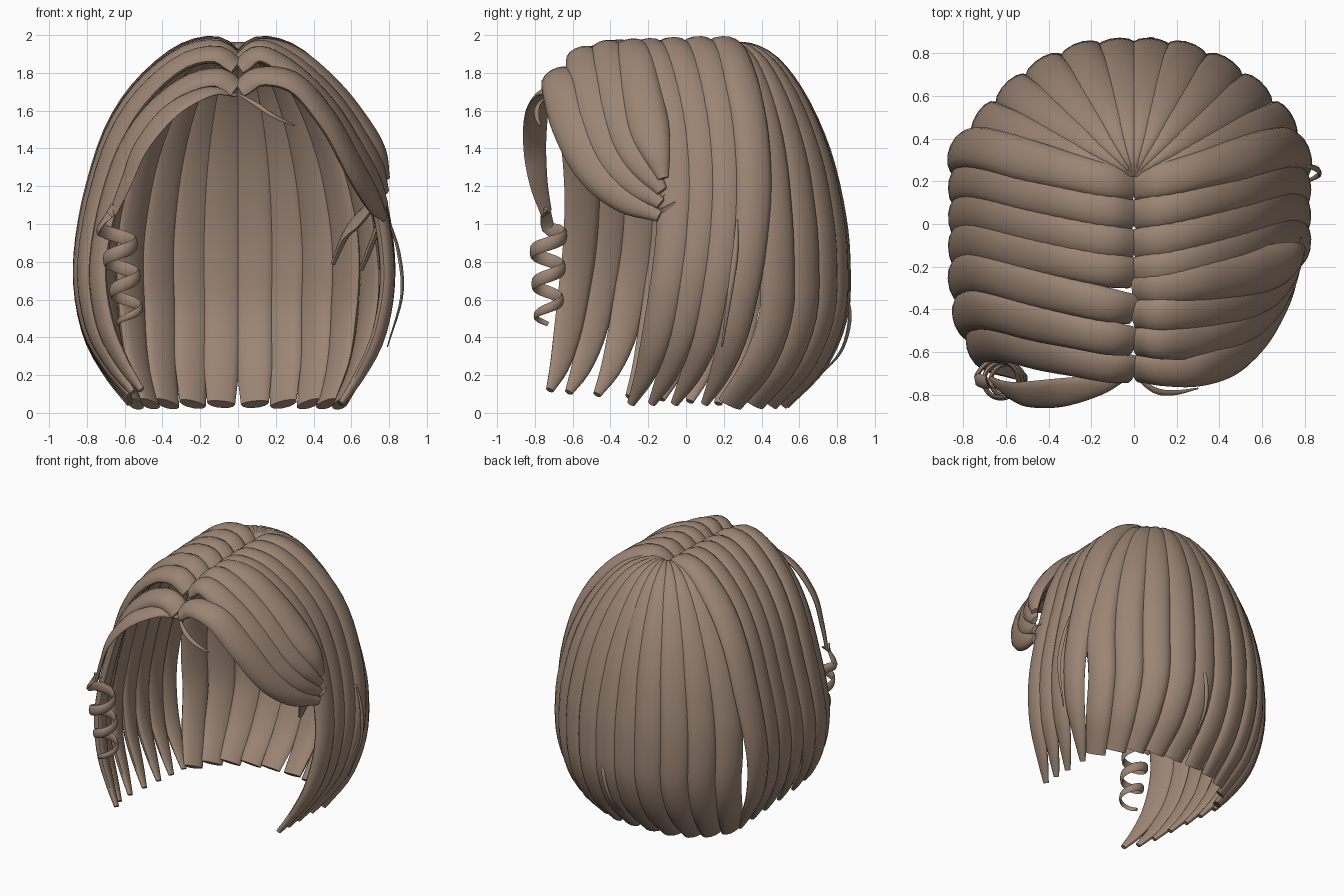
import bpy, bmesh, math
from mathutils import Vector

cube = bpy.data.objects.get("Cube")
if cube:
    bpy.data.objects.remove(cube, do_unlink=True)

hair = bpy.data.materials.new("warm_brown_hair")
hair.use_nodes = True
color = (0.33, 0.235, 0.175, 1)
hair.diffuse_color = color
hair.node_tree.nodes["Principled BSDF"].inputs["Base Color"].default_value = color


def spline(vals, t):
    """Catmull-Rom sample of a list of numbers or vectors, t in 0..1."""
    f = t * (len(vals) - 1)
    i = min(int(f), len(vals) - 2)
    f -= i
    b, c = vals[i], vals[i + 1]
    a = vals[i - 1] if i else b * 2 - c
    d = vals[i + 2] if i + 2 < len(vals) else c * 2 - b
    return (b * 2 + (c - a) * f + (a * 2 - b * 5 + c * 4 - d) * f * f
            + (b * 3 - a - c * 3 + d) * f ** 3) * 0.5


def outward(p):
    """Direction away from the inside of the head."""
    cy = 0.1 if p.y > 0.1 else 0.1 + (p.y - 0.1) * 0.6
    return p - Vector((0, cy, min(max(p.z, 0.5), 1.1)))


def strand(name, path, widths, thick, normal=outward, steps=32, sides=14):
    """Loft a flattened, rounded lock of hair along a path."""
    path = [Vector(p) for p in path]
    bm = bmesh.new()
    rings = []
    for k in range(steps + 1):
        t = k / steps
        p = spline(path, t)
        tan = (spline(path, min(t + 0.01, 1)) - spline(path, max(t - 0.01, 0))).normalized()
        n = normal(p)
        n = (n - tan * n.dot(tan)).normalized()
        side = tan.cross(n)
        w, h = max(spline(widths, t), 0.003), max(spline(thick, t), 0.003)
        ring = []
        for j in range(sides):
            a = 2 * math.pi * j / sides
            v = math.sin(a) * (h if math.sin(a) > 0 else h * 0.6)
            ring.append(bm.verts.new(p + side * w * math.cos(a) + n * v))
        rings.append(ring)
    for r, s in zip(rings, rings[1:]):
        for j in range(sides):
            i = (j + 1) % sides
            bm.faces.new((r[j], r[i], s[i], s[j]))
    bm.faces.new(rings[0])
    bm.faces.new(rings[-1])
    bmesh.ops.recalc_face_normals(bm, faces=bm.faces)
    mesh = bpy.data.meshes.new(name)
    bm.to_mesh(mesh)
    bm.free()
    mesh.materials.append(hair)
    ob = bpy.data.objects.new(name, mesh)
    bpy.context.collection.objects.link(ob)
    bpy.ops.object.select_all(action='DESELECT')
    ob.select_set(True)
    bpy.context.view_layer.objects.active = ob
    bpy.ops.object.shade_smooth_by_angle(angle=math.radians(45))


def drop(y):
    """How much lower the hair line sits towards the forehead."""
    return 0.05 * max(0, -y) + 2.6 * max(0, -y - 0.45) ** 2


# Side locks: from the parting over the side and down to the tip
side_profile = [(.01, 1.88), (.12, 1.945), (.3, 1.9), (.5, 1.73), (.65, 1.5), (.75, 1.2),
                (.81, .9), (.82, .65), (.77, .4), (.67, .2), (.57, .05)]


def side_lock(name, sign, root, mid, tip, lift):
    scale = 1 - 1.2 * max(0, -mid - 0.25) ** 2
    scale *= 0.95 if sign > 0 else 1
    pts = []
    for i, (x, z) in enumerate(side_profile):
        if i < 6:
            f = i / 5
            y = root + (mid - root) * f * f * (3 - 2 * f)
        else:
            y = mid + (tip - mid) * ((i - 5) / 5) ** 1.6
        pts.append((sign * x * scale, y,
                    z - drop(root) * max(0, z - 0.6) / 1.3 + lift * (i / 10) ** 3))
    strand(name, pts, [.075, .085, .09, .1, .1, .1, .095, .09, .08, .055, .022],
           [.04, .05, .05, .05, .05, .05, .05, .048, .045, .035, .02])


right_locks = [(.18, .36, .17), (.04, .21, .02), (-.1, .06, -.13), (-.23, -.08, -.3),
               (-.4, -.23, -.47), (-.55, -.4, -.62), (-.68, -.55, -.72)]
left_locks = [(.18, .36, .1), (.04, .22, -.06), (-.1, .08, -.18), (-.23, -.05, -.29)]
for i, (root, mid, tip) in enumerate(right_locks):
    side_lock(f"right_side_lock_{i + 1}", -1, root, mid, tip, 0.012 * i)
for i, (root, mid, tip) in enumerate(left_locks):
    side_lock(f"left_side_lock_{i + 1}", 1, root, mid, tip, 0)

# Back locks: fan out from the crown and hang down
crown = Vector((0, 0.22, 0))
back_profile = [(.02, 1.9), (.16, 1.92), (.4, 1.84), (.64, 1.64), (.84, 1.36), (.96, 1.05),
                (1, .8), (.98, .52)]
back_plan = [(.085, .82, .09, .5), (.25, .8, .24, .48), (.42, .73, .37, .42),
             (.57, .62, .46, .34), (.7, .48, .53, .22)]
for sign, label in ((-1, "right"), (1, "left")):
    for i, (bx, by, ex, ey) in enumerate(back_plan):
        belly, end = Vector((sign * bx, by, 0)), Vector((sign * ex, ey, 0))
        up = Vector((0, 0, 1))
        pts = [crown.lerp(belly, f) + up * z for f, z in back_profile]
        pts += [belly.lerp(end, f) + up * z for f, z in ((.38, .26), (.95, .05))]
        strand(f"{label}_back_lock_{i + 1}", pts,
               [.015, .035, .07, .095, .105, .105, .105, .1, .095, .075],
               [.03, .045, .05, .05, .05, .05, .05, .05, .05, .035])

# Swept fringe on the left side, gathering behind the temple
fringe_front = [(.3, -.67, 1.735), (.47, -.61, 1.54), (.6, -.49, 1.31), (.7, -.33, 1.14), (.77, -.14, 1.04)]
fringe_rear = [(.3, -.27, 1.88), (.5, -.24, 1.71), (.65, -.2, 1.52), (.74, -.16, 1.38), (.785, -.12, 1.24)]
for i in range(4):
    f = i / 3
    root = -0.68 + 0.38 * f
    top = 1.88 - drop(root)
    pts = [(.01, root, top), (.12, root, top + 0.065)]
    pts += [Vector(a).lerp(Vector(b), f) for a, b in zip(fringe_front, fringe_rear)]
    strand(f"fringe_lock_{i + 1}", pts, [.07, .085, .1, .11, .11, .08, .03],
           [.04, .05, .055, .055, .055, .045, .02])

# Loose fringe ends tucked inside the left side
strand("fringe_end_front", [(.74, -.14, 1.15), (.66, -.06, 1.05), (.57, 0, .95), (.5, .03, .79)],
       [.05, .075, .07, .02], [.025, .025, .025, .015])
strand("fringe_end_rear", [(.77, -.1, 1.1), (.73, -.03, .97), (.69, 0, .86), (.65, .02, .76)],
       [.05, .06, .05, .025], [.02, .02, .02, .015])

# Face-framing lock on the right that ends in a spiral curl
framing = [(-.01, -.7, 1.68), (-.15, -.75, 1.7), (-.35, -.79, 1.6), (-.51, -.8, 1.41),
           (-.59, -.78, 1.22), (-.66, -.74, 1.06)]
strand("framing_lock", framing, [.012, .05, .075, .07, .055, .035],
       [.012, .02, .022, .02, .018, .014])


def curl_axis(z):
    return Vector((-.57 - .14 * (z - .46), -.73, z))


turns, count = 3, 36
curl = [Vector(framing[-2]).lerp(Vector(framing[-1]), .8)]
for i in range(count + 1):
    f = i / count
    a = math.pi * (1 - 2 * turns * f)
    curl.append(curl_axis(.98 - .51 * f)
                + Vector((math.cos(a), math.sin(a), 0)) * (.09 - .025 * f))
strand("spiral_curl", curl, [.035, .036, .034, .03, .012], [.014, .014, .014, .012, .008],
       lambda p: p - curl_axis(p.z), steps=110, sides=8)

# Fine flyaway wisps
wisps = {
    "forehead_wisp": [(0, -.71, 1.69), (.1, -.78, 1.63), (.19, -.79, 1.57), (.3, -.77, 1.52)],
    "left_wisp": [(.8, .27, 1.02), (.85, .26, .84), (.865, .23, .62), (.79, .19, .35)],
    "back_wisp": [(.1, .85, .64), (.08, .865, .5), (.05, .82, .33), (.03, .7, .19)],
}
for name, pts in wisps.items():
    strand(name, pts, [.006, .016, .014, .004], [.005, .012, .01, .004], steps=16, sides=8)
